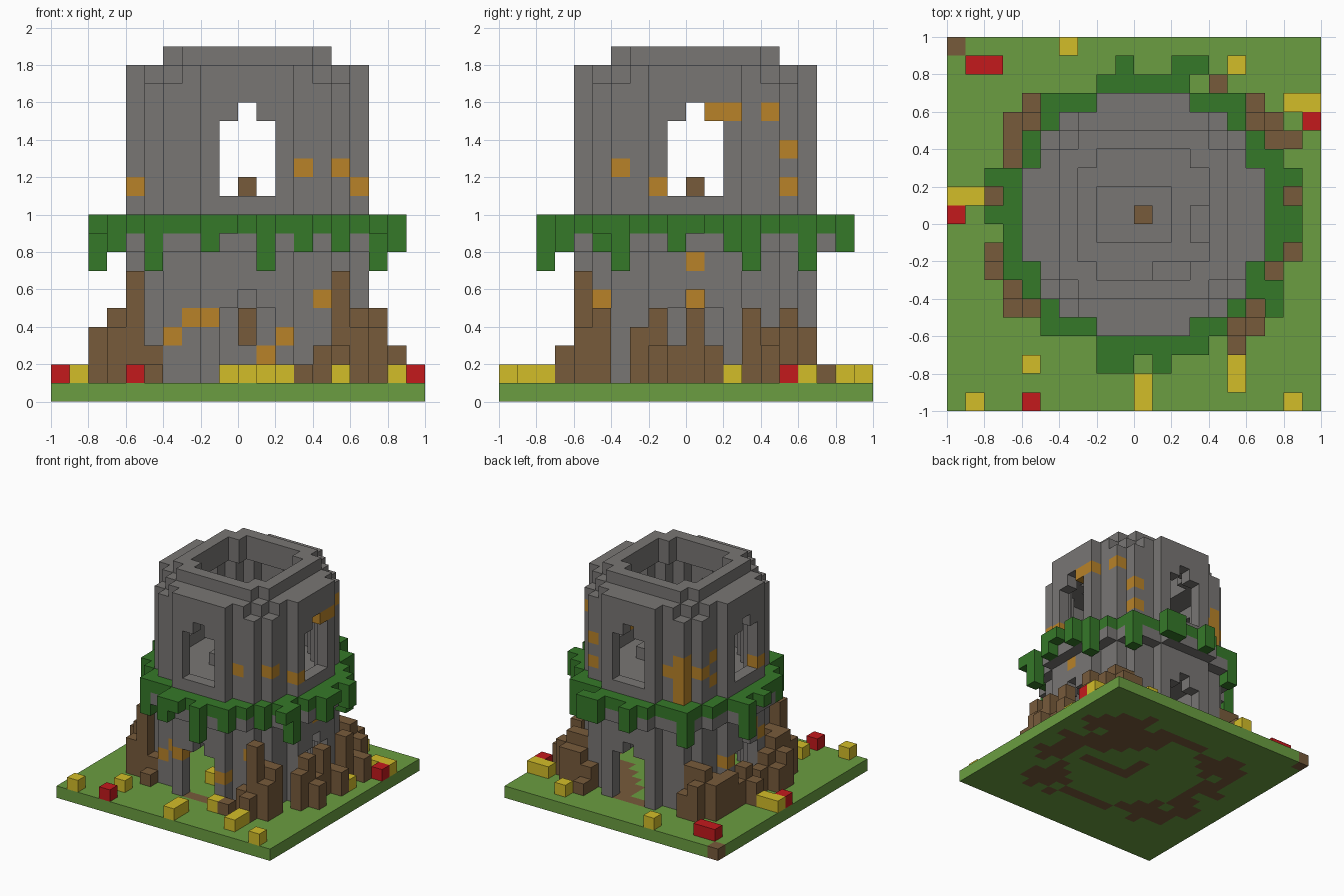
import bpy
import bmesh
from mathutils import Vector

S = 0.1  # block size; block (0, 0) holds the tower axis

cube = bpy.data.objects.get("Cube")
if cube:
    bpy.data.objects.remove(cube)

COLOURS = {
    "grass": (0.145, 0.34, 0.052),
    "stone": (0.19, 0.182, 0.175),
    "bark": (0.185, 0.104, 0.044),
    "leaf": (0.036, 0.19, 0.022),
    "yellow_petal": (0.65, 0.51, 0.022),
    "red_petal": (0.55, 0.01, 0.012),
    "rust": (0.48, 0.225, 0.022),
}
blocks = {}  # (x, y, z) -> (part, colour)


def put(part, colour, cells, levels):
    for x, y in cells:
        for z in levels:
            blocks[x, y, z] = (part, colour)


def ring(inner, outer, limit=10):
    """Cells whose squared distance from the axis is in (inner, outer]."""
    r = range(-limit, limit + 1)
    return [(x, y) for x in r for y in r if inner < x * x + y * y <= outer]


def square(a, b):
    return [(x, y) for x in range(a, b) for y in range(a, b)]


# Ground slab with soil under the walls
put("ground", "grass", square(-10, 10), [0])
put("ground", "bark", ring(30, 42) + [(-10, 9)], [0])
put("ground", "bark", [c for c in ring(12, 42) if min(c) > 0], [0])
put("ground", "bark", [(x, -1) for x in range(5)] + [(0, 0), (0, 1)], [0])

# Tower: lower storey, flared ledge, floor, upper storey, stepped crown
put("tower", "stone", ring(30, 42), range(1, 8))
put("tower", "stone", ring(30, 56), [8])
put("tower", "stone", ring(-1, 42), [9])
put("tower", "stone", ring(30, 42), range(10, 17))
put("tower", "stone", ring(13, 40), [17])
put("tower", "stone", ring(13, 25, 4), [18])


# Arched openings on all four sides of both storeys
def cut_arches(sill):
    for d in range(4, 9):
        for t in (-1, 0, 1):
            for z in range(sill, sill + (5 if t == 0 else 4)):
                for cell in ((t, d), (t, -d), (d, t), (-d, t)):
                    blocks.pop((*cell, z), None)


cut_arches(1)
cut_arches(11)

# Central pillar with its wooden post, and loose floor stones
put("pillar", "stone", square(-1, 2), range(1, 11))
put("floor_stones", "stone",
    [(-2, -1), (-2, 0), (-2, 1), (3, 0), (3, -1), (1, -3), (2, -3)], [10])
put("post", "bark", [(0, 0)], [11])
put("post", "bark", [(0, -2)], [3, 4])


# Rust-coloured stones on the outermost face of each side
def weather(side, spots):
    sx, sy = side
    for t, z in spots:
        for d in range(8, 0, -1):
            cell = (sx * d, t, z) if sx else (t, sy * d, z)
            if cell in blocks:
                blocks[cell] = ("weathered_stones", "rust")
                break


weather((0, -1), [(-6, 11), (3, 12), (5, 12), (6, 11), (-4, 3), (-3, 4),
                  (-2, 4), (1, 2), (2, 3), (4, 5)])
weather((1, 0), [(-4, 12), (-2, 11), (1, 15), (2, 15), (4, 15), (5, 13),
                 (5, 11), (-5, 5), (0, 5), (0, 7)])
weather((0, 1), [(-3, 12), (-4, 12), (-4, 11)])
weather((-1, 0), [(5, 13), (5, 11), (5, 10), (4, 12), (3, 13), (3, 11),
                  (-2, 5), (-1, 6), (2, 4)])

# Vine band with hanging tufts: (x, y, length)
put("vines", "leaf", ring(42, 56), [9])
TUFTS = [(-2, -8, 2), (-1, -8, 1), (1, -8, 3), (-5, -6, 3), (3, -7, 2),
         (7, -4, 3), (-7, -3, 2), (-8, 2, 3), (-8, 0, 1), (-5, 6, 3),
         (-1, 8, 2), (2, 8, 2), (3, 8, 2), (5, 6, 3), (7, 3, 3),
         (8, 2, 2), (8, -1, 2), (8, 0, 1), (7, -5, 1), (5, -5, 2)]
for x, y, n in TUFTS:
    put("vines", "leaf", [(x, y)], range(10 - n, 10))

# Roots climbing the wall, clump by clump: (x, y, height)
FRONT_LEFT = [(5, -6, 6), (5, -7, 2), (5, -5, 4), (6, -5, 4), (6, -6, 3),
              (4, -6, 2), (3, -7, 1)]
LEFT = [(7, -3, 3), (7, -2, 4), (8, -2, 2), (7, -1, 2), (7, 0, 4),
        (8, 1, 2), (7, 1, 2), (7, 3, 4), (7, 4, 2), (8, 4, 2)]
BACK_LEFT = [(7, 5, 3), (6, 5, 4), (5, 5, 4), (6, 4, 3), (6, 6, 3),
             (5, 6, 3), (4, 6, 2), (4, 7, 1)]
FRONT_RIGHT = [(-8, -3, 3), (-7, -4, 4), (-7, -5, 3), (-6, -5, 6),
               (-6, -4, 4), (-5, -5, 2), (-5, -6, 1)]
RIGHT = [(-7, -3, 4), (-7, -2, 3), (-8, -2, 2), (-7, -1, 2), (-8, 1, 2),
         (-7, 1, 3), (-7, 2, 2), (-7, 3, 3)]
BACK_RIGHT = [(-7, 4, 3), (-6, 4, 3), (-7, 5, 3), (-6, 5, 4), (-5, 5, 4),
              (-6, 6, 3), (-5, 6, 2)]
for clump in (FRONT_LEFT, LEFT, BACK_LEFT, FRONT_RIGHT, RIGHT, BACK_RIGHT):
    for x, y, h in clump:
        put("roots", "bark", [(x, y)], range(1, h + 1))
        put("ground", "bark", [(x, y)], [0])

# Flowers on the grass
put("yellow_flowers", "yellow_petal",
    [(-9, -10), (-6, -8), (0, -10), (0, -9), (5, -9), (5, -8), (8, -10),
     (8, 2), (8, 6), (9, 6), (5, 8), (-4, 9), (-10, 1), (-9, 1), (2, -7),
     (-1, -3), (1, -3)], [1])
put("red_flowers", "red_petal",
    [(-6, -10), (-10, 0), (-9, 8), (-8, 8), (9, 5)], [1])

# Materials
materials = {}
for name, rgb in COLOURS.items():
    mat = bpy.data.materials.new(name)
    mat.use_nodes = True
    mat.diffuse_color = (*rgb, 1)
    shader = mat.node_tree.nodes["Principled BSDF"]
    shader.inputs["Base Color"].default_value = (*rgb, 1)
    shader.inputs["Roughness"].default_value = 0.9
    materials[name] = mat


# Turn each part's blocks into one mesh of exposed faces
def build(part):
    bm = bmesh.new()
    mesh = bpy.data.meshes.new(part)
    slots = sorted({c for p, c in blocks.values() if p == part})
    for name in slots:
        mesh.materials.append(materials[name])
    for cell, (owner, colour) in blocks.items():
        if owner != part:
            continue
        centre = Vector(cell) + Vector((0.5, 0.5, 0.5))
        for axis in range(3):
            for sign in (-1, 1):
                n = Vector((0, 0, 0))
                n[axis] = sign
                if tuple(int(c) for c in Vector(cell) + n) in blocks:
                    continue
                u = Vector((0, 0, 0))
                u[(axis + 1) % 3] = 0.5
                v = n.cross(u)
                mid = centre + n * 0.5
                corners = (mid - u - v, mid + u - v, mid + u + v, mid - u + v)
                face = bm.faces.new([bm.verts.new(c * S) for c in corners])
                face.material_index = slots.index(colour)
    bmesh.ops.remove_doubles(bm, verts=bm.verts, dist=S / 100)
    bm.to_mesh(mesh)
    bm.free()
    bpy.context.collection.objects.link(bpy.data.objects.new(part, mesh))


for part in sorted({p for p, c in blocks.values()}):
    build(part)
